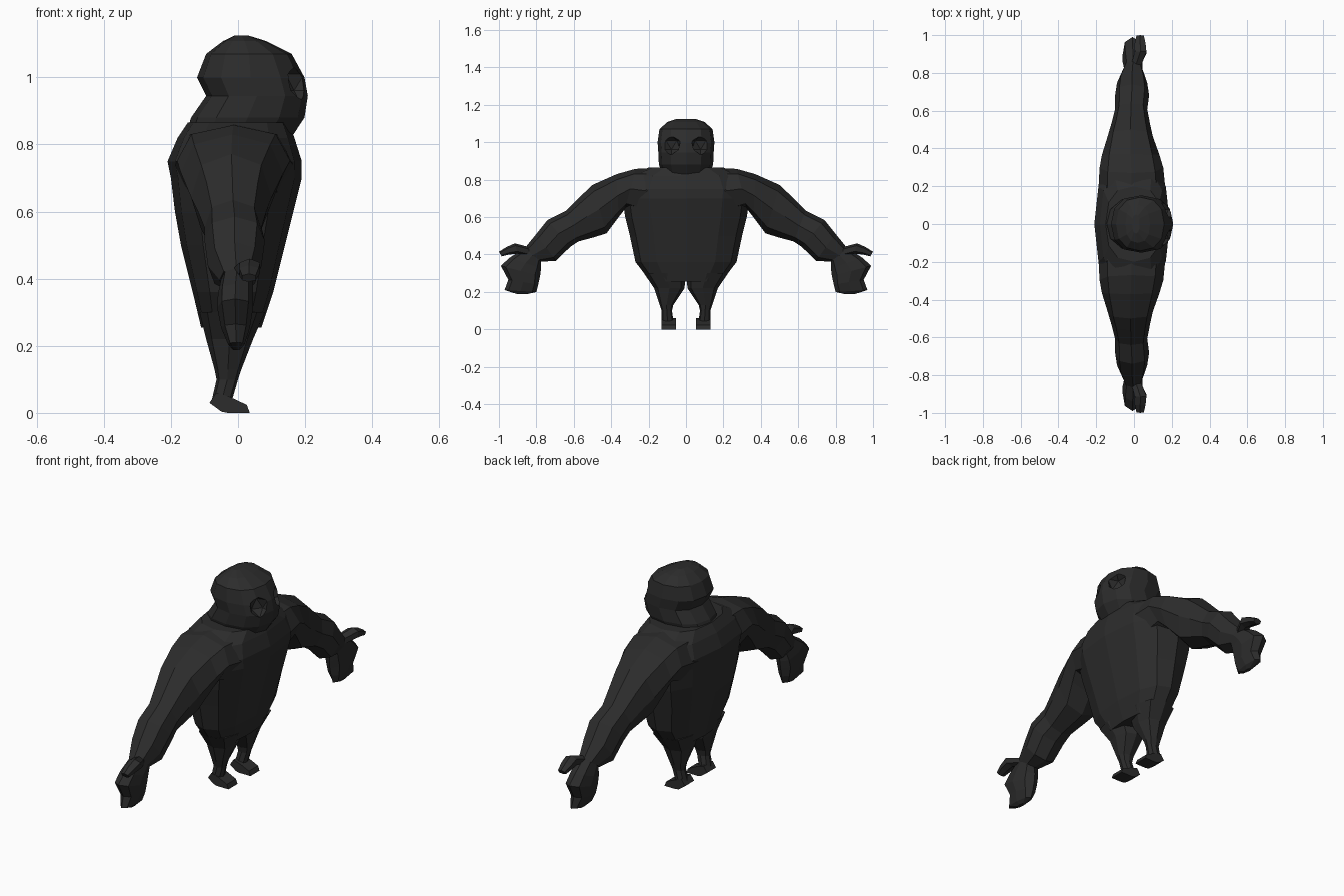
import bpy, bmesh, math
from mathutils import Vector

black = bpy.data.materials.new("charcoal black")
black.diffuse_color = (0.025, 0.025, 0.025, 1)


def ring(c, u, v, n, power):
    """Superellipse ring round c with half axes u and v."""
    pts = []
    for i in range(n):
        a = 2 * math.pi * i / n
        ca, sa = math.cos(a), math.sin(a)
        pts.append(c + u * math.copysign(abs(ca) ** power, ca)
                   + v * math.copysign(abs(sa) ** power, sa))
    return pts


def loft(name, rings, mirror=False):
    """Skin a list of rings into a closed, flat shaded part."""
    bm = bmesh.new()
    loops = [[bm.verts.new(p) for p in r] for r in rings]
    n = len(loops[0])
    for a, b in zip(loops, loops[1:]):
        for i in range(n):
            j = (i + 1) % n
            bm.faces.new((a[i], a[j], b[j], b[i]))
    bm.faces.new(loops[0])
    bm.faces.new(loops[-1])
    bmesh.ops.recalc_face_normals(bm, faces=bm.faces)
    me = bpy.data.meshes.new(name)
    bm.to_mesh(me)
    bm.free()
    me.materials.append(black)
    ob = bpy.data.objects.new(name, me)
    bpy.context.collection.objects.link(ob)
    if mirror:
        m = ob.modifiers.new("mirror", 'MIRROR')
        m.use_axis = (False, True, False)
    return ob


def level(z, y0, y1, x0, x1, n=12, power=0.8):
    """Horizontal ring filling a y and x range."""
    return ring(Vector(((x0 + x1) / 2, (y0 + y1) / 2, z)),
                Vector((0, (y1 - y0) / 2, 0)), Vector(((x1 - x0) / 2, 0, 0)), n, power)


def slant(ty, tz, by, bz, x0, x1, n=8, power=0.85):
    """Ring between a top and a bottom outline point, for the arms."""
    t, b = Vector((0, ty, tz)), Vector((0, by, bz))
    c = (t + b) / 2
    c.x = (x0 + x1) / 2
    return ring(c, (t - b) / 2, Vector(((x1 - x0) / 2, 0, 0)), n, power)


# Torso: wide chest tapering to the hips
torso = [(0.255, 0.19, -0.11, 0.07), (0.36, 0.27, -0.135, 0.105), (0.50, 0.30, -0.17, 0.14),
         (0.60, 0.325, -0.188, 0.165), (0.70, 0.34, -0.20, 0.19), (0.75, 0.345, -0.21, 0.19),
         (0.82, 0.31, -0.18, 0.168), (0.865, 0.20, -0.15, 0.15)]
loft("torso", [level(z, -h, h, a, b) for z, h, a, b in torso])

# Head with thick neck
head = [(0.815, 0.12, -0.16, 0.155), (0.88, 0.145, -0.14, 0.198), (0.945, 0.148, -0.095, 0.208),
        (1.0, 0.152, -0.122, 0.198), (1.07, 0.142, -0.095, 0.16), (1.108, 0.10, -0.045, 0.085),
        (1.125, 0.05, -0.01, 0.03)]
head_ob = loft("head", [level(z, -h, h, a, b, 12, 0.85) for z, h, a, b in head])

# Sunken eye sockets
for s in (-1, 1):
    bpy.ops.mesh.primitive_ico_sphere_add(subdivisions=1, radius=0.055,
                                          location=(0.182, s * 0.078, 0.985))
    cut = bpy.context.object
    cut.name = "eye_socket_cutter"
    cut.data.materials.append(black)
    cut.hide_render = True
    cut.hide_set(True)
    mod = head_ob.modifiers.new("socket", 'BOOLEAN')
    mod.operation = 'DIFFERENCE'
    mod.solver = 'EXACT'
    mod.object = cut

# Arms: shoulder, upper arm, elbow, forearm, wrist
arm = [(0.10, 0.865, 0.20, 0.60, -0.19, 0.17), (0.27, 0.858, 0.325, 0.645, -0.182, 0.155),
       (0.37, 0.83, 0.36, 0.60, -0.17, 0.135), (0.50, 0.772, 0.425, 0.513, -0.14, 0.10),
       (0.56, 0.715, 0.50, 0.49, -0.12, 0.085), (0.64, 0.635, 0.575, 0.47, -0.10, 0.07),
       (0.74, 0.585, 0.62, 0.44, -0.10, 0.08), (0.80, 0.51, 0.695, 0.366, -0.09, 0.07),
       (0.865, 0.43, 0.775, 0.362, -0.055, 0.045)]
loft("arms", [slant(*r) for r in arm], True)

# Hands: loose fists hanging from the wrists
hand = [(0.86, 0.435, 0.775, 0.364, -0.05, 0.045), (0.94, 0.385, 0.775, 0.325, -0.06, 0.045),
        (0.99, 0.34, 0.78, 0.285, -0.062, 0.045), (0.95, 0.265, 0.79, 0.24, -0.05, 0.035),
        (0.97, 0.21, 0.80, 0.20, -0.03, 0.02), (0.90, 0.188, 0.85, 0.188, -0.015, 0.005)]
loft("hands", [slant(*r) for r in hand], True)

# Thumbs
thumb = [(0.84, 0.44, 0.84, 0.39, -0.02, 0.04), (0.915, 0.46, 0.90, 0.405, 0.0, 0.07),
         (0.96, 0.44, 0.945, 0.40, 0.0, 0.065), (1.0, 0.415, 0.985, 0.39, 0.01, 0.055)]
loft("thumbs", [slant(*r, n=6) for r in thumb], True)

# Legs: short and thin, joined at the crotch
leg = [(0.30, 0.0, 0.225, -0.115, 0.08), (0.22, 0.008, 0.17, -0.095, 0.045),
       (0.13, 0.068, 0.14, -0.07, 0.01), (0.10, 0.075, 0.13, -0.064, 0.0),
       (0.03, 0.065, 0.13, -0.08, -0.02)]
loft("legs", [level(*r, n=8) for r in leg], True)

# Feet: side profile with heel and toe, given a width
profile = [(-0.085, 0.03), (-0.05, 0.004), (-0.03, 0.0), (0.035, 0.0), (0.026, 0.024), (-0.025, 0.048), (-0.065, 0.06)]
loft("feet", [[Vector((x, y, z)) for x, z in profile] for y in (0.054, 0.13)], True)
